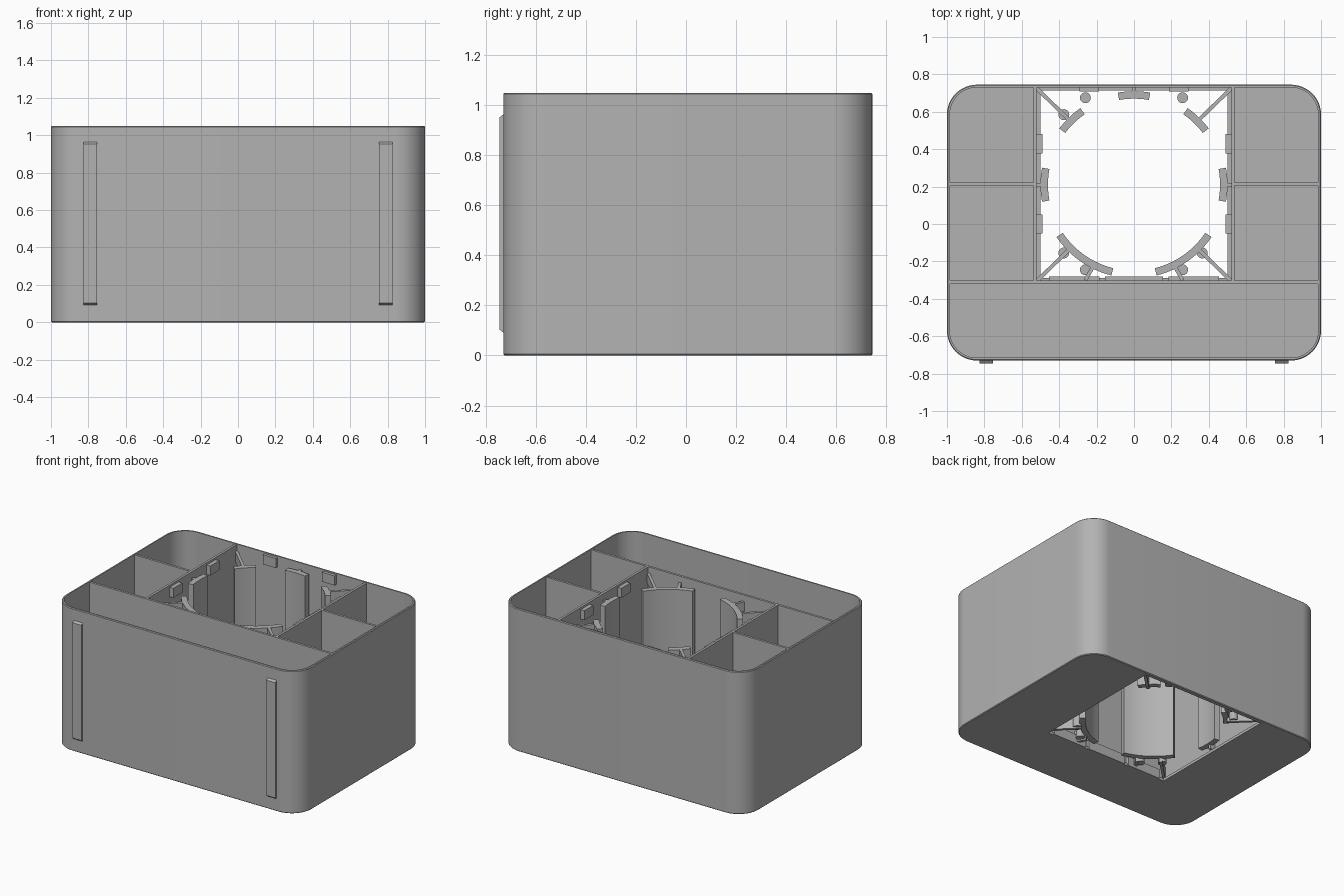
import bpy, bmesh, math

if "Cube" in bpy.data.objects:
    bpy.data.objects.remove(bpy.data.objects["Cube"])

grey = bpy.data.materials.new("plain_grey")
grey.diffuse_color = (0.45, 0.45, 0.45, 1)
grey.use_nodes = True
grey.node_tree.nodes["Principled BSDF"].inputs["Base Color"].default_value = grey.diffuse_color


def prism(name, outline, z0, z1, smooth=False):
    """Extrude a closed xy outline between two heights."""
    bm = bmesh.new()
    low = [bm.verts.new((x, y, z0)) for x, y in outline]
    high = [bm.verts.new((x, y, z1)) for x, y in outline]
    n = len(outline)
    bm.faces.new(low[::-1])
    bm.faces.new(high)
    for i in range(n):
        j = (i + 1) % n
        bm.faces.new((low[i], low[j], high[j], high[i]))
    bmesh.ops.recalc_face_normals(bm, faces=bm.faces)
    mesh = bpy.data.meshes.new(name)
    bm.to_mesh(mesh)
    bm.free()
    mesh.materials.append(grey)
    obj = bpy.data.objects.new(name, mesh)
    bpy.context.collection.objects.link(obj)
    if smooth:
        shade(obj)
    return obj


def shade(obj):
    bpy.ops.object.select_all(action='DESELECT')
    obj.select_set(True)
    bpy.context.view_layer.objects.active = obj
    bpy.ops.object.shade_smooth_by_angle(angle=math.radians(30))


def box(name, x0, x1, y0, y1, z0, z1):
    return prism(name, [(x0, y0), (x1, y0), (x1, y1), (x0, y1)], z0, z1)


def rounded(x, y0, y1, r, steps=12):
    pts = []
    corners = [(x - r, y1 - r), (-x + r, y1 - r), (-x + r, y0 + r), (x - r, y0 + r)]
    for k, (cx, cy) in enumerate(corners):
        for i in range(steps + 1):
            a = math.pi / 2 * (k + i / steps)
            pts.append((cx + r * math.cos(a), cy + r * math.sin(a)))
    return pts


def cut(obj, cutter):
    cutter.hide_render = True
    mod = obj.modifiers.new("cut", 'BOOLEAN')
    mod.operation = 'DIFFERENCE'
    mod.solver = 'EXACT'
    mod.object = cutter
    bpy.context.view_layer.objects.active = obj
    bpy.ops.object.modifier_apply(modifier=mod.name)
    bpy.data.objects.remove(cutter)


H, FLOOR, T = 1.05, 0.02, 0.015
CY = 0.21                       # centre of the round holder

# Outer case with rounded corners, hollowed, with a square floor opening
case = prism("case", rounded(1, -0.73, 0.745, 0.16), 0, H)
bev = case.modifiers.new("edge", 'BEVEL')
bev.width, bev.segments, bev.angle_limit = 0.005, 1, math.radians(60)
bpy.context.view_layer.objects.active = case
bpy.ops.object.modifier_apply(modifier=bev.name)
cut(case, prism("hollow", rounded(1 - T, -0.73 + T, 0.745 - T, 0.16 - T), FLOOR, H + 0.1))
cut(case, box("opening", -0.5, 0.5, -0.29, 0.715, -0.1, 0.1))
shade(case)

# Compartment walls
box("cross_wall", -0.99, 0.99, -0.32, -0.303, 0.01, H - 0.004)
for s, side in ((-1, "left"), (1, "right")):
    a, b = sorted((s * 0.52, s * 0.537))
    box(side + "_divider", a, b, -0.31, 0.735, 0.01, H - 0.004)
    a, b = sorted((s * 0.53, s * 0.99))
    box(side + "_shelf_wall", a, b, 0.205, 0.222, 0.01, H - 0.004)

    # Raised rails on the front, with sloped ends
    rail = box(side + "_front_rail", s * 0.79 - 0.036, s * 0.79 + 0.036, -0.745, -0.728, 0.09, 0.965)
    for v in rail.data.vertices:
        if v.co.y < -0.74:
            v.co.z += 0.013 if v.co.z < 0.5 else -0.013

    # Small stop blocks high on the opening walls
    for y in (0.0, 0.43):
        a, b = sorted((s * 0.49, s * 0.522))
        box(side + "_stop_block", a, b, y - 0.052, y + 0.052, 0.96, 1.03)
    box(side + "_back_block", s * 0.24 - 0.052, s * 0.24 + 0.052, 0.708, 0.735, 0.97, 1.04)
    box(side + "_front_ledge", s * 0.32 - 0.135, s * 0.32 + 0.135, -0.305, -0.28, 0.0, 0.07)
box("middle_front_ledge", -0.155, 0.155, -0.305, -0.28, 0.0, 0.07)


# Curved holder pads around a common centre
def pad(name, start, end):
    angles = [math.radians(start + (end - start) * i / 10) for i in range(11)]
    pts = [(r * math.cos(a), CY + r * math.sin(a))
           for r, seq in ((0.46, angles), (0.5, angles[::-1])) for a in seq]
    prism(name, pts, 0.05, 1.0, True)


pad("back_pad", 80, 100)
pad("left_pad", 169.5, 190.5)
pad("right_pad", -10.5, 10.5)
pad("back_left_pad", 125, 143)
pad("back_right_pad", 37, 55)
pad("front_left_pad", 214, 256)
pad("front_right_pad", -76, -34)


# Thin ribs tying pads and opening corners
def rib(name, p, q, z0, z1, w=0.01):
    dx, dy = q[0] - p[0], q[1] - p[1]
    d = math.hypot(dx, dy)
    nx, ny = -dy / d * w, dx / d * w
    prism(name, [(p[0] + nx, p[1] + ny), (p[0] - nx, p[1] - ny),
                 (q[0] - nx, q[1] - ny), (q[0] + nx, q[1] + ny)], z0, z1)


for s in (-1, 1):
    for z0, z1 in ((0.02, 0.1), (0.93, 1.0)):
        rib("back_corner_rib", (s * 0.525, 0.73), (s * 0.345, 0.555), z0, z1)
        rib("front_corner_rib", (s * 0.525, -0.31), (s * 0.345, -0.135), z0, z1)
        rib("front_side_rib", (s * 0.26, -0.3), (s * 0.22, -0.23), z0, z1)
        a, b = sorted((s * 0.48, s * 0.525))
        box("side_pad_tie", a, b, 0.2, 0.22, z0, z1)
for z0, z1 in ((0.02, 0.1), (0.93, 1.0)):
    box("back_pad_tie", -0.01, 0.01, 0.69, 0.735, z0, z1)

# Low round pins
for x, y in ((-0.26, 0.675), (0.26, 0.675), (-0.26, -0.245), (0.26, -0.245),
             (-0.375, 0.585), (-0.375, -0.155), (0.365, -0.155)):
    prism("pin", [(x + 0.029 * math.cos(i * math.pi / 10), y + 0.029 * math.sin(i * math.pi / 10))
                  for i in range(20)], 0.03, 0.12, True)
